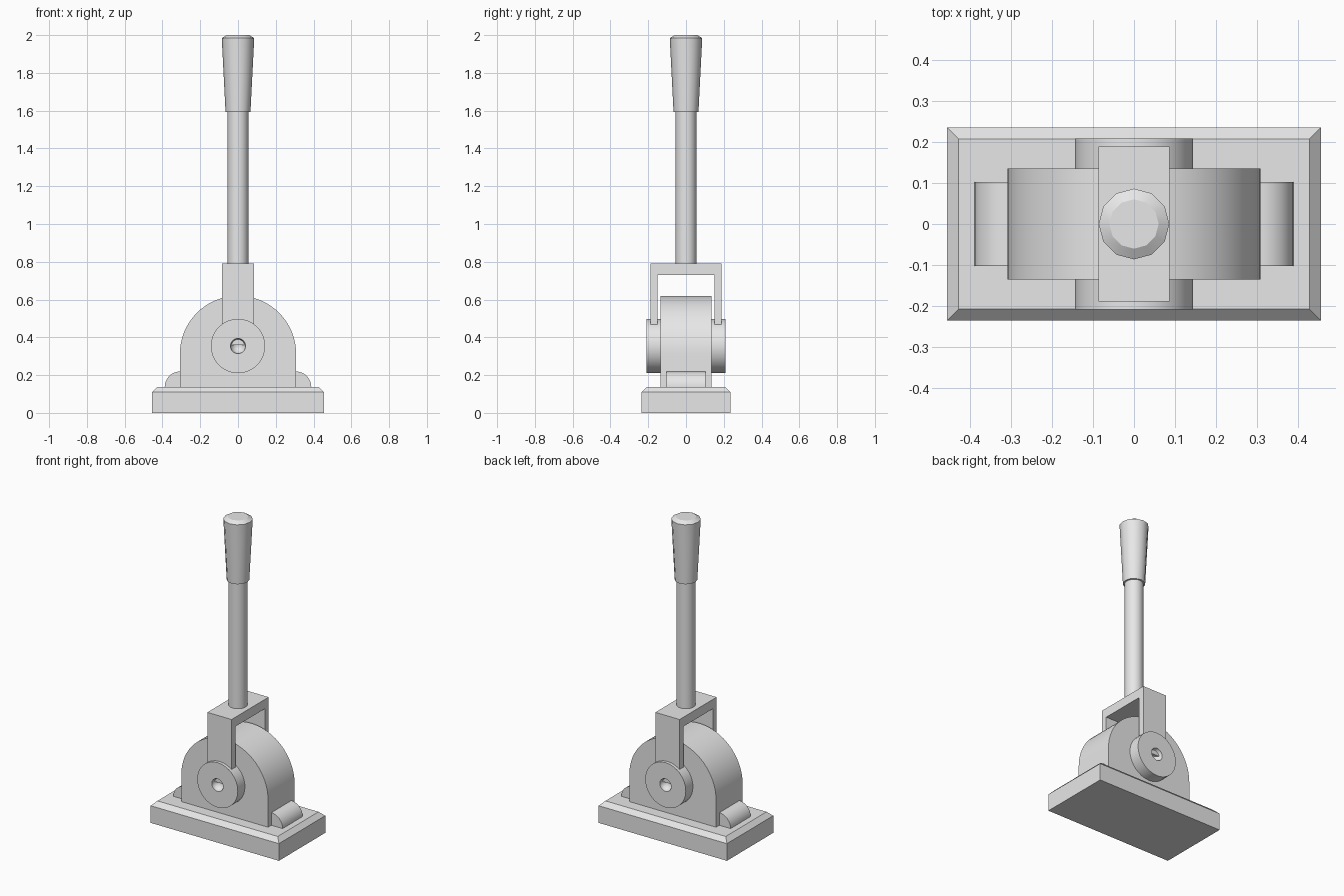
import bpy, bmesh
from math import sin, cos, pi, radians
from mathutils import Matrix, Vector

default = bpy.data.objects.get("Cube")
if default:
    bpy.data.objects.remove(default, do_unlink=True)

grey = bpy.data.materials.new("plain grey")
grey.use_nodes = True
grey.diffuse_color = (0.8, 0.8, 0.8, 1)
grey.node_tree.nodes["Principled BSDF"].inputs["Base Color"].default_value = (0.8, 0.8, 0.8, 1)


def finish(name, bm, smooth=None):
    bmesh.ops.recalc_face_normals(bm, faces=bm.faces)
    mesh = bpy.data.meshes.new(name)
    bm.to_mesh(mesh)
    bm.free()
    mesh.materials.append(grey)
    obj = bpy.data.objects.new(name, mesh)
    bpy.context.collection.objects.link(obj)
    if smooth:
        bpy.ops.object.select_all(action="DESELECT")
        obj.select_set(True)
        bpy.context.view_layer.objects.active = obj
        bpy.ops.object.shade_smooth_by_angle(angle=radians(smooth))
    return obj


def extrude_y(name, outline, half_depth, smooth=None):
    """Extrude an x-z outline evenly to both sides of y = 0."""
    bm = bmesh.new()
    face = bm.faces.new([bm.verts.new((x, -half_depth, z)) for x, z in outline])
    new = bmesh.ops.extrude_face_region(bm, geom=[face])["geom"]
    verts = [v for v in new if isinstance(v, bmesh.types.BMVert)]
    bmesh.ops.translate(bm, verts=verts, vec=(0, 2 * half_depth, 0))
    return finish(name, bm, smooth)


def lathe(name, profile, sides, matrix=Matrix(), smooth=30):
    """Turn (radius, height) points about z; radius 0 closes to a point."""
    bm = bmesh.new()
    verts = [bm.verts.new((r, 0, h)) for r, h in profile]
    edges = [bm.edges.new(pair) for pair in zip(verts, verts[1:])]
    bmesh.ops.spin(bm, geom=verts + edges, axis=(0, 0, 1), cent=(0, 0, 0),
                   angle=2 * pi, steps=sides)
    bmesh.ops.remove_doubles(bm, verts=bm.verts, dist=0.0005)
    bmesh.ops.transform(bm, matrix=matrix, verts=bm.verts)
    return finish(name, bm, smooth)


def arc(cx, cz, r, start, end, steps):
    angles = [radians(start + (end - start) * i / steps) for i in range(steps + 1)]
    return [(cx + r * cos(a), cz + r * sin(a)) for a in angles]


# Base plate with a chamfered upper rim
bm = bmesh.new()
bmesh.ops.create_cube(bm, size=1, matrix=Matrix.Translation((0, 0, 0.055))
                      @ Matrix.Diagonal((0.91, 0.47, 0.11, 1)))
top = max(bm.faces, key=lambda f: f.calc_center_median().z)
bmesh.ops.inset_region(bm, faces=[top], thickness=0.028, use_even_offset=True)
for v in top.verts:
    v.co.z = 0.138
finish("base_plate", bm)

# Rounded housing
extrude_y("housing", [(-0.308, 0.13), (0.308, 0.13)]
          + arc(0, 0.312, 0.308, 0, 180, 32), 0.135, 30)

# Quarter-round feet at both ends of the housing
for side, name in ((1, "left_foot"), (-1, "right_foot")):
    curve = arc(0.307, 0.138, 0.081, 0, 90, 8)
    outline = [(0.29, 0.13), (0.388, 0.13)] + curve + [(0.29, 0.219)]
    extrude_y(name, [(side * x, z) for x, z in outline], 0.102, 30)

# Pivot discs, each with a round dimple in the outer face
dimple = arc(0, 0.208, 0.04, 0, -90, 6)
disc_profile = [(0, 0.12), (0.144, 0.12), (0.144, 0.208)] + dimple[:-1] + [(0, 0.168)]
for angle, name in ((90, "front_pivot_disc"), (-90, "back_pivot_disc")):
    place = Matrix.Translation((0, 0, 0.354)) @ Matrix.Rotation(radians(angle), 4, "X")
    lathe(name, disc_profile, 32, place)

# Yoke straddling the housing: an upside-down U across y
outer, inner, foot, under, crown = 0.188, 0.15, 0.36, 0.73, 0.79
u_shape = [(-outer, foot), (-outer, crown), (outer, crown), (outer, foot),
           (inner, foot), (inner, under), (-inner, under), (-inner, foot)]
yoke = extrude_y("yoke", u_shape, 0.086)
yoke.data.transform(Matrix.Rotation(pi / 2, 4, "Z"))

# Lever shaft and tapered hand grip
lathe("lever_shaft", [(0, 0.78), (0.055, 0.78), (0.055, 1.62), (0, 1.62)], 24)
lathe("hand_grip", [(0, 1.593), (0.066, 1.593), (0.086, 1.984), (0.06, 2.0), (0, 2.0)], 12, smooth=31)
